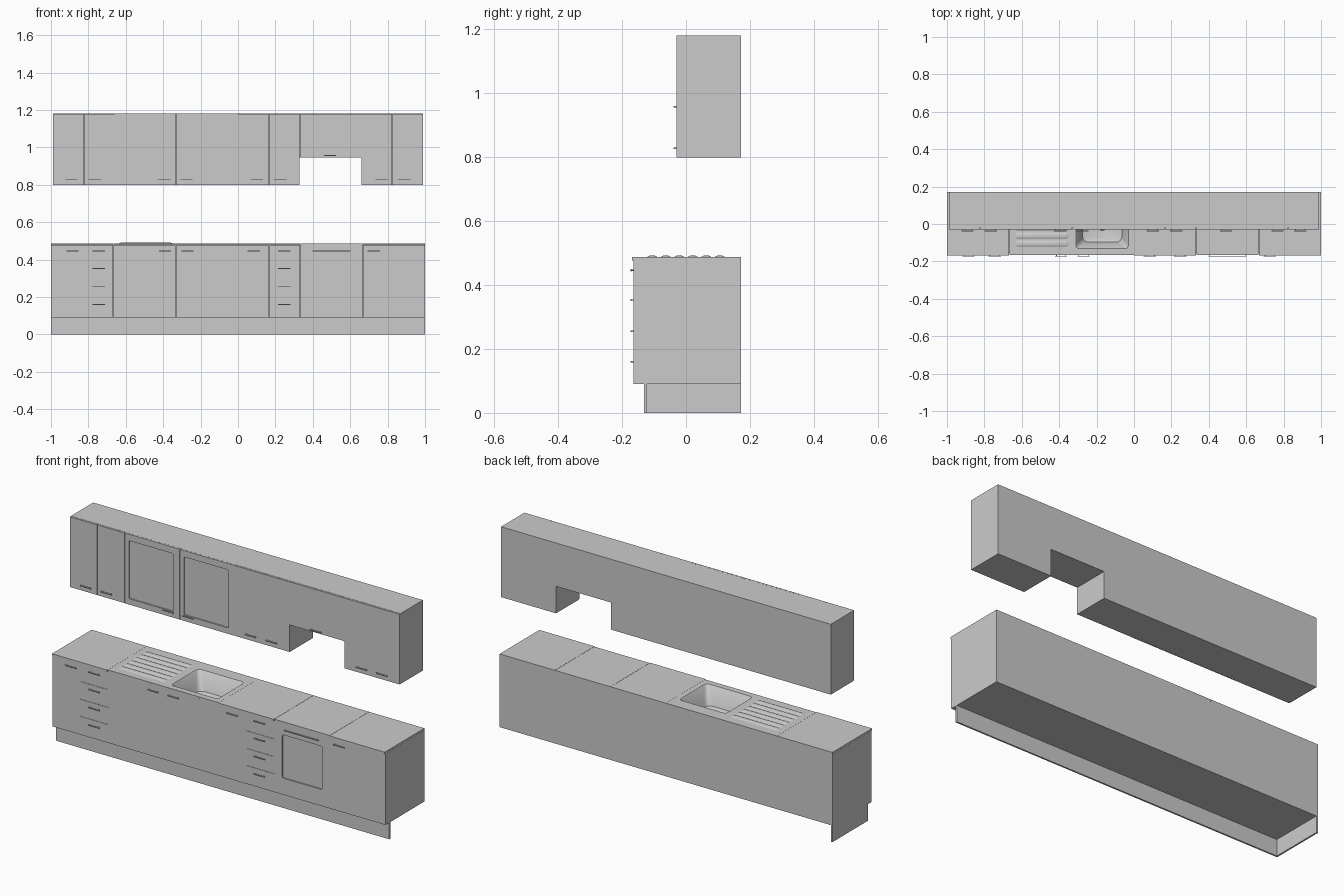
import bpy, bmesh, math
from mathutils import Vector

if "Cube" in bpy.data.objects:
    bpy.data.objects.remove(bpy.data.objects["Cube"])

BACK = 0.172
W = 1 / 3          # base module width
U = 0.33           # wall module width
GAP = 0.0006       # half the seam between neighbouring fronts


def finish(name, bm, smooth=False):
    bmesh.ops.recalc_face_normals(bm, faces=bm.faces)
    me = bpy.data.meshes.new(name)
    bm.to_mesh(me)
    bm.free()
    ob = bpy.data.objects.new(name, me)
    bpy.context.collection.objects.link(ob)
    if smooth:
        bpy.ops.object.select_all(action='DESELECT')
        ob.select_set(True)
        bpy.context.view_layer.objects.active = ob
        bpy.ops.object.shade_smooth_by_angle(angle=math.radians(35))
    return ob


def add_box(bm, x, y, z):
    verts = bmesh.ops.create_cube(bm, size=1)['verts']
    for v in verts:
        v.co = Vector([(a + b) / 2 + c * (b - a) for c, (a, b) in zip(v.co, (x, y, z))])


def box(name, x, y, z):
    bm = bmesh.new()
    add_box(bm, x, y, z)
    return finish(name, bm)


def ring(a, b, r, n=5):
    """Rounded rectangle spanning a=(min,max), b=(min,max)."""
    pts = []
    for k, (cx, cy) in enumerate([(a[1] - r, b[1] - r), (a[0] + r, b[1] - r),
                                  (a[0] + r, b[0] + r), (a[1] - r, b[0] + r)]):
        for i in range(n):
            t = math.pi / 2 * (k + i / (n - 1))
            pts.append((cx + r * math.cos(t), cy + r * math.sin(t)))
    return pts


def loft(name, rings, to3d, smooth=False):
    """Bridge (ring, height) pairs and cap both ends."""
    bm = bmesh.new()
    loops = [[bm.verts.new(to3d(p, h)) for p in pts] for pts, h in rings]
    n = len(loops[0])
    for lo, hi in zip(loops, loops[1:]):
        for i in range(n):
            j = (i + 1) % n
            bm.faces.new((lo[i], lo[j], hi[j], hi[i]))
    bm.faces.new(loops[0])
    bm.faces.new(loops[-1])
    return finish(name, bm, smooth)


def front(name, x, z, y, depth=0.0095):
    return box(name, (x[0] + GAP, x[1] - GAP), (y, y + depth),
               (z[0] + GAP, z[1] - GAP))


def window_front(name, x, z, wx, wz, y, depth=0.0095, sunk=0.007):
    """Door slab with a sunken rounded pane."""
    x = (x[0] + GAP, x[1] - GAP)
    outer, hole = ring(x, z, 0.0002), ring(wx, wz, 0.008)
    return loft(name, [(outer, y + depth), (outer, y), (hole, y), (hole, y + sunk)],
                lambda p, h: (p[0], h, p[1]))


def handle(name, x, z, y, width=0.066):
    bm = bmesh.new()
    h = width / 2
    add_box(bm, (x - h, x + h), (y - 0.010, y - 0.006), (z - 0.0025, z + 0.0025))
    for s in (-1, 1):
        px = x + s * (h - 0.008)
        add_box(bm, (px - 0.002, px + 0.002), (y - 0.007, y), (z - 0.002, z + 0.002))
    return finish(name, bm)


# Base carcasses, with the sink unit left open on top
FY, CY = -0.164, -0.154
box("base_carcass_left", (-1, -W), (CY, BACK), (0.09, 0.477))
box("base_carcass_right", (0, 1), (CY, BACK), (0.09, 0.477))
bm = bmesh.new()
add_box(bm, (-W, 0), (CY, BACK), (0.09, 0.477))
bm.faces.ensure_lookup_table()
bmesh.ops.delete(bm, geom=[max(bm.faces, key=lambda f: f.calc_center_median().z)],
                 context='FACES_ONLY')
finish("sink_carcass", bm)

# Plinth: front board and left return
box("plinth_front", (-1, 1), (-0.131, -0.122), (0, 0.09))
box("plinth_left_return", (-1, -0.991), (-0.122, BACK), (0, 0.09))

# Base doors
for i, x in enumerate([(-1, -1 + W / 2), (-2 * W, -W), (-W, 0), (0, W / 2), (2 * W, 1)]):
    front(f"base_door_{i + 1}", x, (0.09, 0.477), FY)
for i, x in enumerate([-0.885, -0.39, -0.27, 0.085, 0.725]):
    handle(f"base_door_handle_{i + 1}", x, 0.447, FY)

# Drawer stacks
levels = [0.09, 0.19, 0.283, 0.379, 0.477]
for side, x0, hx in (("left", -1 + W / 2, -0.745), ("right", W / 2, 0.248)):
    for i, hz in enumerate([0.16, 0.255, 0.353, 0.447]):
        front(f"drawer_{side}_{i + 1}", (x0, x0 + W / 2), levels[i:i + 2], FY)
        handle(f"drawer_handle_{side}_{i + 1}", hx, hz, FY)

# Oven front
window_front("oven_door", (W, 2 * W), (0.0905, 0.477), (0.38, 0.62), (0.18, 0.415), FY)
handle("oven_handle", 0.5, 0.445, FY, 0.205)

# Worktops and hob plate
for name, x, y in (("worktop_left", (-1, -2 * W), -0.169),
                   ("worktop_middle", (0, W), -0.169),
                   ("hob_plate", (W, 2 * W), -0.165),
                   ("worktop_right", (2 * W, 1), -0.169)):
    box(name, (x[0] + GAP, x[1] - GAP), (y, BACK), (0.477, 0.487))

# Sink basin: outer shell, rim, tapered bowl
edge = ring((-W, 0), (-0.165, BACK), 0.0003)
loft("sink_basin", [
    (ring((-0.30, -0.04), (-0.12, 0.09), 0.03), 0.38),
    (ring((-0.315, -0.025), (-0.137, 0.107), 0.02), 0.477),
    (edge, 0.477), (edge, 0.487),
    (ring((-0.31, -0.03), (-0.132, 0.102), 0.018), 0.487),
    (ring((-0.305, -0.035), (-0.127, 0.097), 0.018), 0.482),
    (ring((-0.275, -0.065), (-0.097, 0.067), 0.03), 0.392),
    (ring((-0.26, -0.08), (-0.082, 0.052), 0.03), 0.385)],
    lambda p, h: (p[0], p[1], h), smooth=True)
bm = bmesh.new()
bmesh.ops.create_cone(bm, cap_ends=True, segments=24, radius1=0.02, radius2=0.018, depth=0.004)
bmesh.ops.translate(bm, verts=bm.verts, vec=(-0.17, -0.015, 0.387))
finish("sink_drain", bm, True)

# Draining board with raised ribs
box("draining_board", (-2 * W, -W), (-0.165, BACK), (0.477, 0.487))
for i in range(6):
    yc = -0.105 + i * 0.042
    r = ring((-0.635, -0.35), (yc - 0.018, yc + 0.018), 0.012)
    t = ring((-0.625, -0.36), (yc - 0.008, yc + 0.008), 0.005)
    loft(f"drain_rib_{i + 1}", [(r, 0.4865), (t, 0.4915)],
         lambda p, h: (p[0], p[1], h), True)

# Wall carcass, stepped up over the hob
UY, UC = -0.029, -0.019
Z0, ZH, Z1 = 0.798, 0.945, 1.18
prof = [(-3 * U, Z0), (U, Z0), (U, ZH), (2 * U, ZH), (2 * U, Z0), (3 * U, Z0),
        (3 * U, Z1), (-3 * U, Z1)]
bm = bmesh.new()
face = bm.faces.new([bm.verts.new((x, UC, z)) for x, z in prof])
ext = bmesh.ops.extrude_face_region(bm, geom=[face], use_keep_orig=True)['geom']
bmesh.ops.translate(bm, verts=[g for g in ext if isinstance(g, bmesh.types.BMVert)],
                    vec=(0, BACK - UC, 0))
finish("wall_carcass", bm)

# Wall doors, glazed doors and hood flap
for i, k in enumerate([-3, -2.5, 0, 0.5, 2, 2.5]):
    front(f"wall_door_{i + 1}", (k * U, (k + 0.5) * U), (Z0, Z1), UY)
window_front("glazed_door_left", (-2 * U, -U), (Z0, Z1), (-0.635, -0.37), (0.83, 1.145), UY)
window_front("glazed_door_right", (-U, 0), (Z0, Z1), (-0.305, -0.037), (0.83, 1.145), UY)
front("hood_flap", (U, 2 * U), (ZH, Z1), UY)
for i, x in enumerate([-0.89, -0.765, -0.395, -0.275, 0.1, 0.225, 0.767, 0.888]):
    handle(f"wall_door_handle_{i + 1}", x, 0.827, UY)
handle("hood_handle", 0.492, 0.957, UY)
